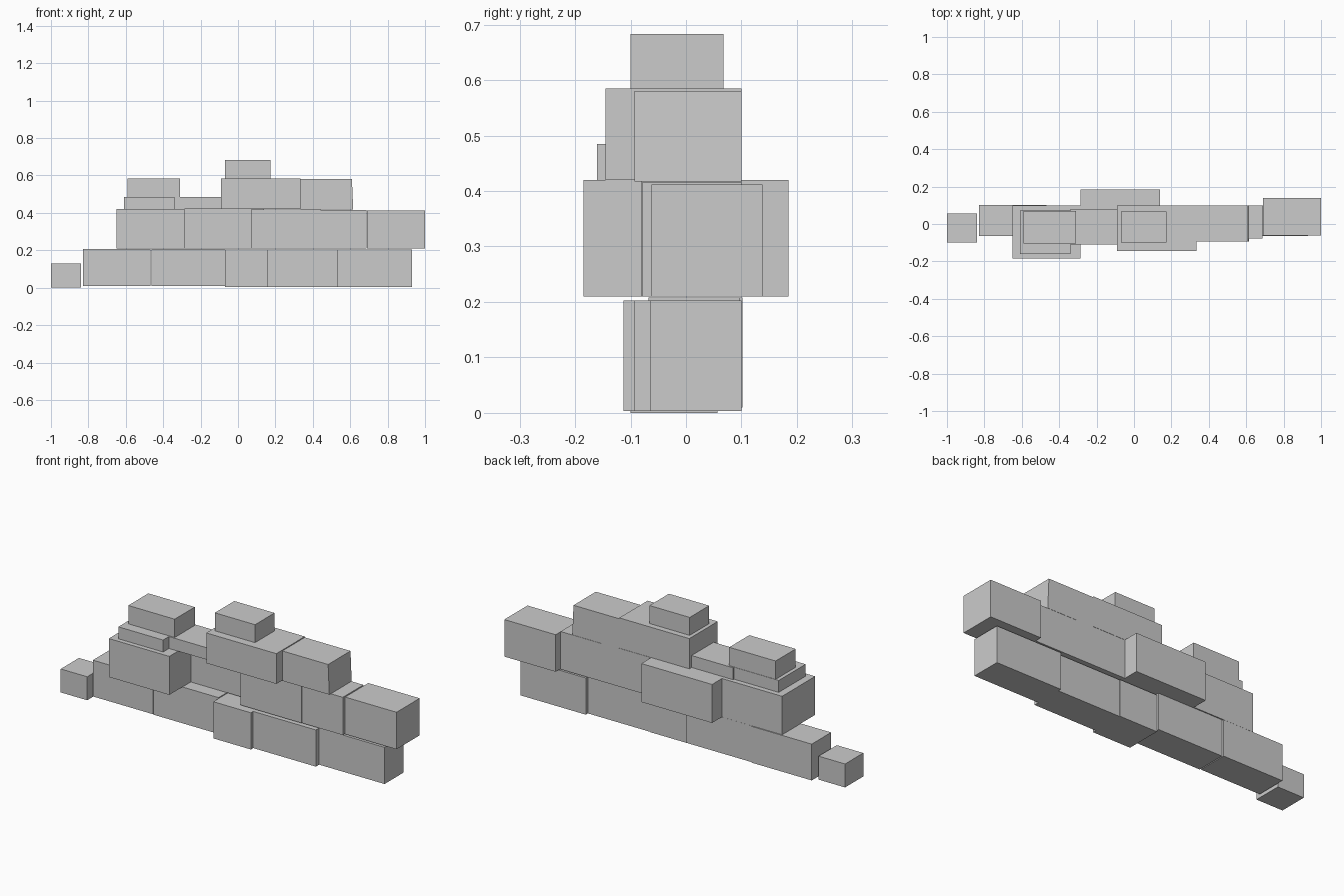
import bpy
import bmesh


def block(name, x, y, z, lean=0.0):
    """Box from (min, max) ranges; lean pulls in the top of the right side."""
    bm = bmesh.new()
    bmesh.ops.create_cube(bm, size=1.0)
    for v in bm.verts:
        right, top = v.co.x > 0, v.co.z > 0
        v.co = (x[right] - (lean if right and top else 0),
                y[v.co.y > 0], z[top])
    mesh = bpy.data.meshes.new(name)
    bm.to_mesh(mesh)
    bm.free()
    obj = bpy.data.objects.new(name, mesh)
    bpy.context.collection.objects.link(obj)


# Bottom course and the loose end stone
block("end_stone", (-1.0, -0.84), (-0.10, 0.057), (0, 0.128))
block("base_stone_1", (-0.83, -0.467), (-0.065, 0.102), (0.01, 0.208))
block("base_stone_2", (-0.462, -0.07), (-0.068, 0.097), (0.01, 0.208))
block("base_stone_3", (-0.07, 0.157), (-0.113, 0.085), (0.003, 0.203))
block("base_stone_4", (0.157, 0.535), (-0.093, 0.082), (0.003, 0.203))
block("base_stone_5", (0.535, 0.93), (-0.065, 0.10), (0.003, 0.203))

# Middle course
block("middle_stone_1", (-0.65, -0.285), (-0.185, 0.10), (0.21, 0.42))
block("middle_stone_2", (-0.287, 0.14), (0.0, 0.185), (0.21, 0.42))
block("middle_stone_3", (0.07, 0.44), (-0.08, 0.10), (0.21, 0.419))
block("middle_stone_4", (0.44, 0.687), (-0.078, 0.10), (0.21, 0.416))
block("middle_stone_5", (0.69, 1.0), (-0.062, 0.138), (0.21, 0.412))

# Upper course
block("slab_stone_1", (-0.61, -0.34), (-0.16, 0.072), (0.42, 0.485))
block("slab_stone_2", (-0.34, -0.09), (-0.11, 0.08), (0.42, 0.485))
block("upper_stone_1", (-0.09, 0.333), (-0.145, 0.10), (0.42, 0.585))
block("upper_stone_2", (0.333, 0.616), (-0.093, 0.10), (0.417, 0.58), lean=0.007)

# Cap stones
block("cap_stone_1", (-0.59, -0.31), (-0.103, 0.07), (0.485, 0.585))
block("cap_stone_2", (-0.07, 0.173), (-0.10, 0.068), (0.585, 0.683))
